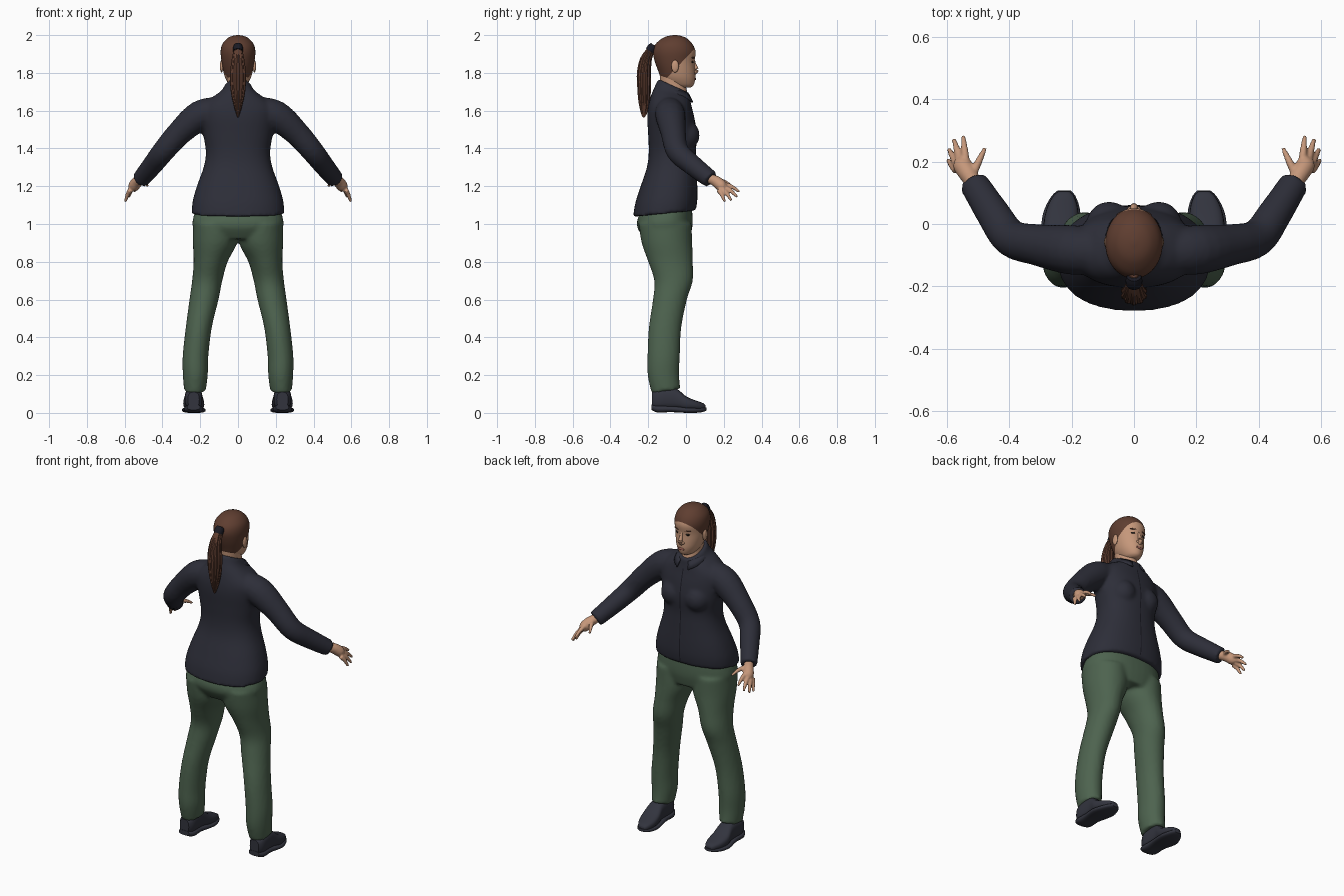
import bpy, bmesh, math
from mathutils import Vector, Matrix
from mathutils.bvhtree import BVHTree

if "Cube" in bpy.data.objects:
    bpy.data.objects.remove(bpy.data.objects["Cube"])


def mat(name, r, g, b):
    m = bpy.data.materials.new(name)
    m.diffuse_color = (r, g, b, 1)
    m.use_nodes = True
    m.node_tree.nodes["Principled BSDF"].inputs["Base Color"].default_value = m.diffuse_color
    return m


SHIRT = mat("navy cloth", .026, .027, .040)
SEAM = mat("dark seam", .010, .010, .016)
PANTS = mat("green cloth", .075, .125, .078)
SHOE = mat("shoe leather", .032, .034, .048)
SKIN = mat("skin", .56, .31, .195)
HAIR = mat("brown hair", .115, .048, .030)
LIPS = mat("lips", .36, .13, .10)
EYE = mat("eye dark", .02, .015, .012)


def smooth_path(rows, steps):
    """Catmull-Rom interpolation of rows of numbers."""
    out, n = [], len(rows)
    for i in range(n - 1):
        a, b, c, d = (rows[max(0, min(n - 1, i + k))] for k in (-1, 0, 1, 2))
        for s in range(steps):
            t = s / steps
            out.append([.5 * (2 * q + (r - p) * t + (2 * p - 5 * q + 4 * r - w) * t * t
                              + (3 * q - p - 3 * r + w) * t ** 3) for p, q, r, w in zip(a, b, c, d)])
    return out + [list(rows[-1])]


def bridge(bm, rings):
    """Skin a list of point rings and cap both ends."""
    vs = [[bm.verts.new(p) for p in ring] for ring in rings]
    n = len(vs[0])
    for a, b in zip(vs, vs[1:]):
        for i in range(n):
            bm.faces.new((a[i], a[(i + 1) % n], b[(i + 1) % n], b[i]))
    bm.faces.new(vs[0])
    bm.faces.new(vs[-1])


def oval(n, power=2.0):
    for i in range(n):
        a = math.tau * i / n
        c, s = math.cos(a), math.sin(a)
        yield (math.copysign(abs(c) ** (2 / power), c), math.copysign(abs(s) ** (2 / power), s))


def stack(bm, rows, n=32, steps=4, power=2.0, side=1):
    """Horizontal rings: z, x, back y, front y, half width, tilt."""
    rings = []
    for z, x, y0, y1, rx, tilt in smooth_path(rows, steps):
        cy, ry = (y0 + y1) / 2, (y1 - y0) / 2
        rings.append([(side * (x + rx * u), cy + ry * v, z + tilt * ry * v) for u, v in oval(n, power)])
    bridge(bm, rings)


def tube(bm, rows, n=16, steps=4, side=1):
    """Round tube along rows of x, y, z, radius."""
    pts = smooth_path(rows, steps)
    rings = []
    for i, (x, y, z, r) in enumerate(pts):
        d = Vector(pts[min(i + 1, len(pts) - 1)][:3]) - Vector(pts[max(i - 1, 0)][:3])
        q = d.to_track_quat('Z', 'Y')
        ring = [Vector((x, y, z)) + q @ Vector((r * u, r * v, 0)) for u, v in oval(n)]
        rings.append([(side * p.x, p.y, p.z) for p in ring])
    bridge(bm, rings)


def ball(bm, loc, size, seg=16):
    bmesh.ops.create_uvsphere(bm, u_segments=seg, v_segments=seg // 2 + 2, radius=1,
                              matrix=Matrix.Translation(loc) @ Matrix.Diagonal((*size, 1)))


def finish(bm, name, *mats, voxel=0, smooth=2, angle=50):
    bmesh.ops.recalc_face_normals(bm, faces=bm.faces)
    me = bpy.data.meshes.new(name)
    bm.to_mesh(me)
    bm.free()
    ob = bpy.data.objects.new(name, me)
    bpy.context.collection.objects.link(ob)
    for m in mats:
        me.materials.append(m)
    if voxel:
        r = ob.modifiers.new("blend", 'REMESH')
        r.mode, r.voxel_size, r.use_smooth_shade = 'VOXEL', voxel, True
        s = ob.modifiers.new("soften", 'SMOOTH')
        s.factor, s.iterations = .5, smooth
    else:
        bpy.ops.object.select_all(action='DESELECT')
        ob.select_set(True)
        bpy.context.view_layer.objects.active = ob
        bpy.ops.object.shade_smooth_by_angle(angle=math.radians(angle))
    return ob


# shirt: torso, bust and sleeves blended together
bm = bmesh.new()
stack(bm, [(1.055, 0, -.28, .052, .245, .10), (1.12, 0, -.268, .06, .24, .05), (1.2, 0, -.24, .06, .218, 0),
           (1.3, 0, -.207, .055, .182, 0), (1.38, 0, -.197, .052, .17, 0), (1.47, 0, -.2, .058, .183, 0),
           (1.56, 0, -.205, .045, .195, 0), (1.62, 0, -.2, .03, .19, 0), (1.67, 0, -.185, .022, .135, -.1),
           (1.7, 0, -.165, .02, .088, -.3), (1.73, 0, -.148, .02, .07, -.45)], n=48, power=2.3)
for s in (-1, 1):
    ball(bm, (s * .08, -.005, 1.47), (.075, .078, .08))
    tube(bm, [(.09, -.09, 1.605, .07), (.2, -.083, 1.575, .08), (.31, -.067, 1.482, .067),
              (.395, -.045, 1.385, .06), (.45, .03, 1.315, .055), (.515, .132, 1.235, .047)], side=s)
shirt = finish(bm, "shirt", SHIRT, voxel=.011, smooth=3)

# button seam following the shirt front
surface = BVHTree.FromObject(shirt, bpy.context.evaluated_depsgraph_get())
bm = bmesh.new()
prev = None
for i in range(31):
    z = 1.085 + i * .0185
    hits = [surface.ray_cast(Vector((x, 1, z)), Vector((0, -1, 0)))[0] for x in (-.003, .003)]
    if None in hits:
        continue
    row = [bm.verts.new(h + Vector((0, .002, 0))) for h in hits]
    if prev:
        bm.faces.new((prev[0], row[0], row[1], prev[1]))
    prev = row
finish(bm, "button_seam", SEAM)

# collar: folded flaps leaving an open V in front
bm = bmesh.new()
for s in (-1, 1):
    prev = None
    for i in range(13):
        t = i / 12
        a = math.radians(-90 + 158 * t)
        c, d = math.cos(a) * s, math.sin(a)
        row = [bm.verts.new(p) for p in ((.07 * c, -.06 + .084 * d, 1.762 - .075 * t),
                                         (.098 * c, -.06 + .106 * d, 1.705 - .06 * t ** 2))]
        if prev:
            bm.faces.new((prev[0], row[0], row[1], prev[1]))
        prev = row
bmesh.ops.remove_doubles(bm, verts=bm.verts, dist=.0005)
collar = finish(bm, "collar", SHIRT)
collar.modifiers.new("cloth", 'SOLIDIFY').thickness = .008

# trousers: hips and legs blended
bm = bmesh.new()
stack(bm, [(1.1, 0, -.22, .03, .215, 0), (1.03, 0, -.255, .035, .238, 0), (.98, 0, -.257, .033, .238, 0),
           (.92, 0, -.22, .02, .2, 0)], n=40, power=2.3)
for s in (-1, 1):
    stack(bm, [(1.0, .12, -.25, .03, .118, 0), (.9, .122, -.235, .033, .117, 0), (.8, .145, -.2, .036, .09, 0),
               (.7, .163, -.168, .036, .08, 0), (.6, .18, -.175, .005, .077, 0), (.45, .208, -.197, -.025, .069, 0),
               (.3, .225, -.204, -.033, .068, 0), (.2, .226, -.203, -.036, .066, 0),
               (.115, .228, -.182, -.03, .057, .15)], n=28, side=s)
finish(bm, "trousers", PANTS, voxel=.011, smooth=3)

# shoes: upper and sole, rings run from heel to toe
for s, label in ((-1, "left"), (1, "right")):
    bm = bmesh.new()
    for rows in ([(-.18, .03, .03, .11), (-.15, .045, .02, .125), (-.09, .046, .02, .135), (-.045, .047, .02, .125),
                  (0, .055, .015, .088), (.05, .05, .015, .066), (.09, .033, .015, .052), (.104, .018, .02, .04)],
                 [(-.183, .034, .016, .045), (-.15, .05, .002, .04), (-.08, .05, .004, .038), (0, .062, 0, .03),
                  (.05, .056, 0, .028), (.09, .038, .005, .028), (.108, .02, .012, .028)]):
        rings = [[(s * (.235 - .1 * max(y, 0)) + w * u, y, (a + b) / 2 + (b - a) / 2 * v)
                  for u, v in oval(20, 2.8)] for y, w, a, b in smooth_path(rows, 3)]
        bridge(bm, rings)
    finish(bm, label + "_shoe", SHOE)

# hands: palm and five fingers blended
for s, label in ((-1, "left"), (1, "right")):
    bm = bmesh.new()
    tube(bm, [(.5, .11, 1.25, .026), (.52, .14, 1.235, .027), (.535, .165, 1.222, .03),
              (.552, .19, 1.2, .03), (.562, .205, 1.188, .018)], side=s)
    for base, tip in (((.515, .165, 1.23), (.478, .243, 1.2)), ((.54, .2, 1.21), (.548, .283, 1.17)),
                      ((.556, .2, 1.195), (.578, .272, 1.142)), ((.567, .19, 1.185), (.594, .24, 1.124)),
                      ((.57, .172, 1.18), (.597, .205, 1.118))):
        mid = [(a + b) / 2 for a, b in zip(base, tip)]
        mid[2] += .008
        tube(bm, [(*base, .014), (*mid, .0115), (*tip, .007)], n=10, side=s)
    finish(bm, label + "_hand", SKIN, voxel=.0055, smooth=2)

# neck
bm = bmesh.new()
stack(bm, [(1.6, 0, -.13, .0, .06, 0), (1.68, 0, -.13, .008, .058, 0), (1.74, 0, -.135, -.002, .055, 0),
           (1.8, 0, -.14, .0, .06, 0)])
finish(bm, "neck", SKIN)

# head: cut along the slanted hairline, hair on the upper back side
bm = bmesh.new()
stack(bm, [(1.722, 0, -.05, .022, .025, 0), (1.735, 0, -.09, .04, .045, 0), (1.77, 0, -.13, .049, .066, 0),
           (1.81, 0, -.147, .048, .078, 0), (1.86, 0, -.165, .045, .087, 0), (1.91, 0, -.175, .051, .092, 0),
           (1.95, 0, -.163, .036, .084, 0), (1.98, 0, -.13, .008, .06, 0), (1.994, 0, -.1, -.02, .035, 0),
           (2.0, 0, -.065, -.05, .006, 0)], n=40)
skull = BVHTree.FromBMesh(bm)
cut = Vector((0, -1.05, 1)).normalized()
origin = Vector((0, 0, 1.88))
bmesh.ops.bisect_plane(bm, geom=bm.verts[:] + bm.edges[:] + bm.faces[:], plane_co=origin, plane_no=cut)
for f in bm.faces:
    f.material_index = int((f.calc_center_median() - origin).dot(cut) > 0)
finish(bm, "head", SKIN, HAIR)

# nose and ears
bm = bmesh.new()
tube(bm, [(0, .038, 1.875, .007), (0, .045, 1.845, .009), (0, .054, 1.815, .013), (0, .04, 1.797, .012)], n=12)
for s in (-1, 1):
    ball(bm, (s * .012, .045, 1.805), (.009, .012, .008), 12)
    ball(bm, (s * .087, -.058, 1.835), (.009, .02, .033))
finish(bm, "nose_and_ears", SKIN)


# thin face details laid on the head surface
def face_plate(name, material, spots):
    b = bmesh.new()
    for x, z, w, h in spots:
        for s in ((-1, 1) if x else (1,)):
            p, nrm = skull.ray_cast(Vector((s * x, 1, z)), Vector((0, -1, 0)))[:2]
            turn = Matrix.Rotation(-math.atan(s * .55 * x / .05), 4, 'Z')
            bmesh.ops.create_uvsphere(b, u_segments=14, v_segments=8, radius=1, matrix=Matrix.Translation(p)
                                      @ turn @ Matrix.Diagonal((w, .004, h, 1)))
    finish(b, name, material)


face_plate("eyes", EYE, [(.036, 1.857, .013, .0055)])
face_plate("eyebrows", HAIR, [(.038, 1.88, .02, .0035)])
face_plate("mouth", LIPS, [(0, 1.768, .024, .007)])

# ponytail with strand grooves
bm = bmesh.new()
rings = []
for z, y, rx, ry in smooth_path([(1.945, -.158, .014, .014), (1.925, -.183, .022, .02), (1.87, -.212, .034, .03),
                                 (1.79, -.222, .043, .038), (1.71, -.222, .04, .036), (1.64, -.222, .026, .03),
                                 (1.59, -.224, .012, .017), (1.565, -.226, .003, .005)], 4):
    rings.append([(rx * u * (1 - .12 * (i % 3 == 0)), y + ry * v * (1 - .12 * (i % 3 == 0)), z - .3 * ry * v)
                  for i, (u, v) in enumerate(oval(30))])
bridge(bm, rings)
finish(bm, "ponytail", HAIR, angle=35)

# hair tie
bm = bmesh.new()
tube(bm, [(0, -.168, 1.942, .023), (0, -.18, 1.93, .027), (0, -.19, 1.915, .026)], steps=2)
finish(bm, "hair_tie", SEAM)
